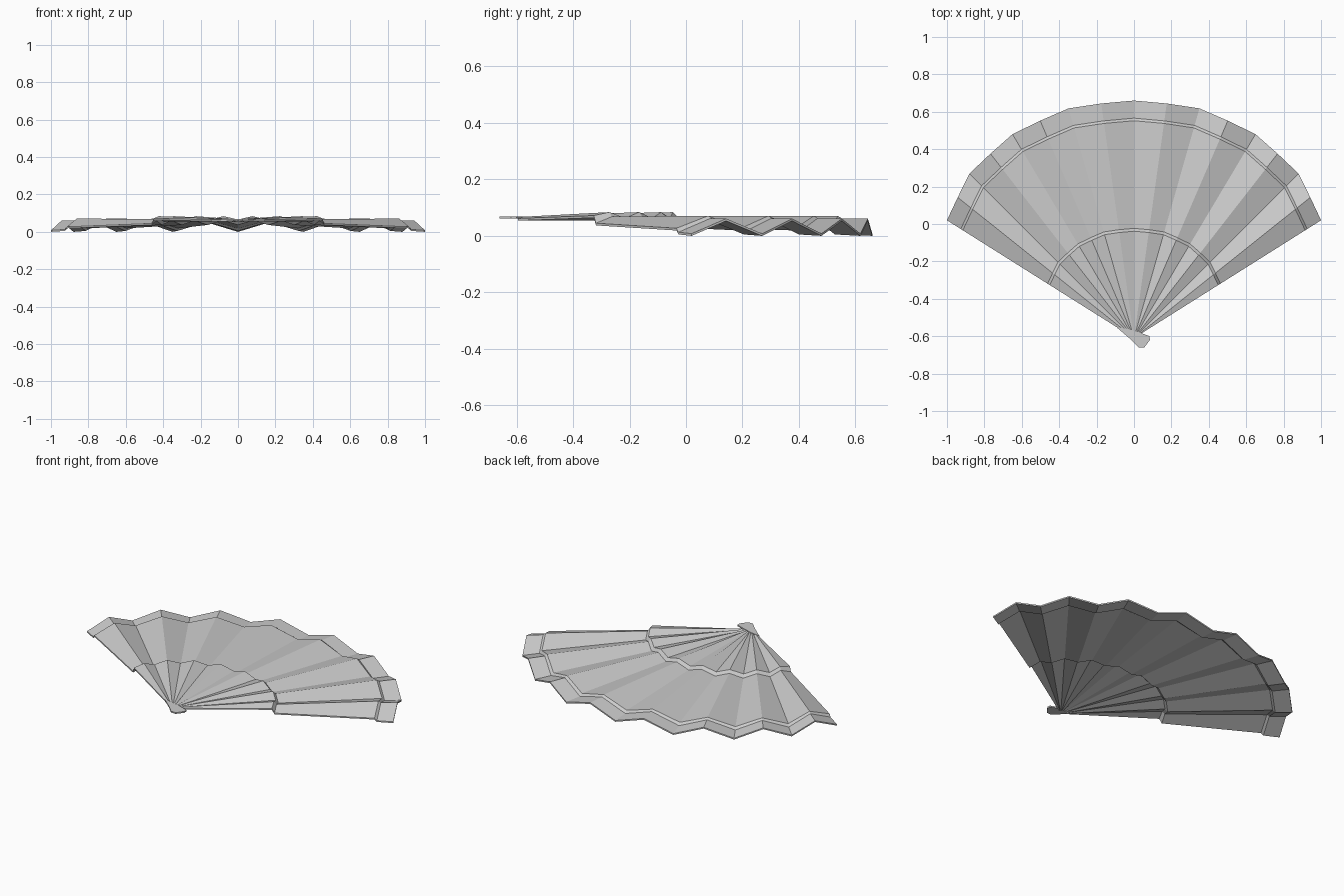
import bpy, bmesh
from math import radians, cos, sin

if "Cube" in bpy.data.objects:
    bpy.data.objects.remove(bpy.data.objects["Cube"])

PIVOT_Y = -0.61
THICK = 0.008


def make_object(name, bm):
    bmesh.ops.recalc_face_normals(bm, faces=bm.faces[:])
    mesh = bpy.data.meshes.new(name)
    bm.to_mesh(mesh)
    bm.free()
    ob = bpy.data.objects.new(name, mesh)
    bpy.context.collection.objects.link(ob)
    return ob


# Fold lines of the right half: valleys (angle, radius), with ridges between
valleys = [(32.2, 1.182), (45, 1.244), (59.2, 1.269), (74.1, 1.277), (90, 1.27)]
half = []
for i, (a, r) in enumerate(valleys):
    half.append((a, r, False))
    if i < 4:
        a2, r2 = valleys[i + 1]
        half.append(((a + a2) / 2, (r + r2) / 2 - 0.007, True))
folds = half + [(180 - a, r, k) for a, r, k in reversed(half[:-1])]

# Rings from pivot to rim: radius fraction, ridge height, valley height
rings = [(0.025, 0.067, 0.062),
         (0.450, 0.084, 0.063), (0.462, 0.068, 0.045),
         (0.915, 0.071, 0.027), (0.926, 0.062, 0.013),
         (1.000, 0.061, THICK)]

# Pleated leaf, stepped down twice towards the rim, with a thin underside
bm = bmesh.new()
sheets = []
for drop in (0, THICK):
    grid = []
    for n, (a, r, ridge) in enumerate(folds):
        line = []
        for f, zr, zv in rings:
            z = zr if ridge else zv
            if n in (0, len(folds) - 1) and f == 0.450:
                z = 0.072
            line.append(bm.verts.new((r * f * cos(radians(a)),
                                      PIVOT_Y + r * f * sin(radians(a)), z - drop)))
        grid.append(line)
    for p, q in zip(grid, grid[1:]):
        for j in range(len(rings) - 1):
            bm.faces.new((p[j], p[j + 1], q[j + 1], q[j]))
    sheets.append(grid)


def border(g):
    return (g[0][:-1] + [c[-1] for c in g[:-1]] + g[-1][:0:-1]
            + [c[0] for c in g[:0:-1]])


top, low = border(sheets[0]), border(sheets[1])
for i in range(len(top)):
    k = (i + 1) % len(top)
    bm.faces.new((top[i], top[k], low[k], low[i]))
make_object("pleated_leaf", bm)

# Flat rounded handle tip crossing the pivot
outline = [(-0.09, -0.555), (-0.02, -0.615), (0.025, -0.66), (0.055, -0.66),
           (0.085, -0.62), (0.083, -0.60), (0.03, -0.58), (-0.04, -0.56)]
bm = bmesh.new()
face = bm.faces.new([bm.verts.new((x, y, 0.061)) for x, y in outline])
ext = bmesh.ops.extrude_face_region(bm, geom=[face])
bmesh.ops.translate(bm, vec=(0, 0, 0.008),
                    verts=[v for v in ext["geom"] if isinstance(v, bmesh.types.BMVert)])
make_object("handle_tip", bm)
